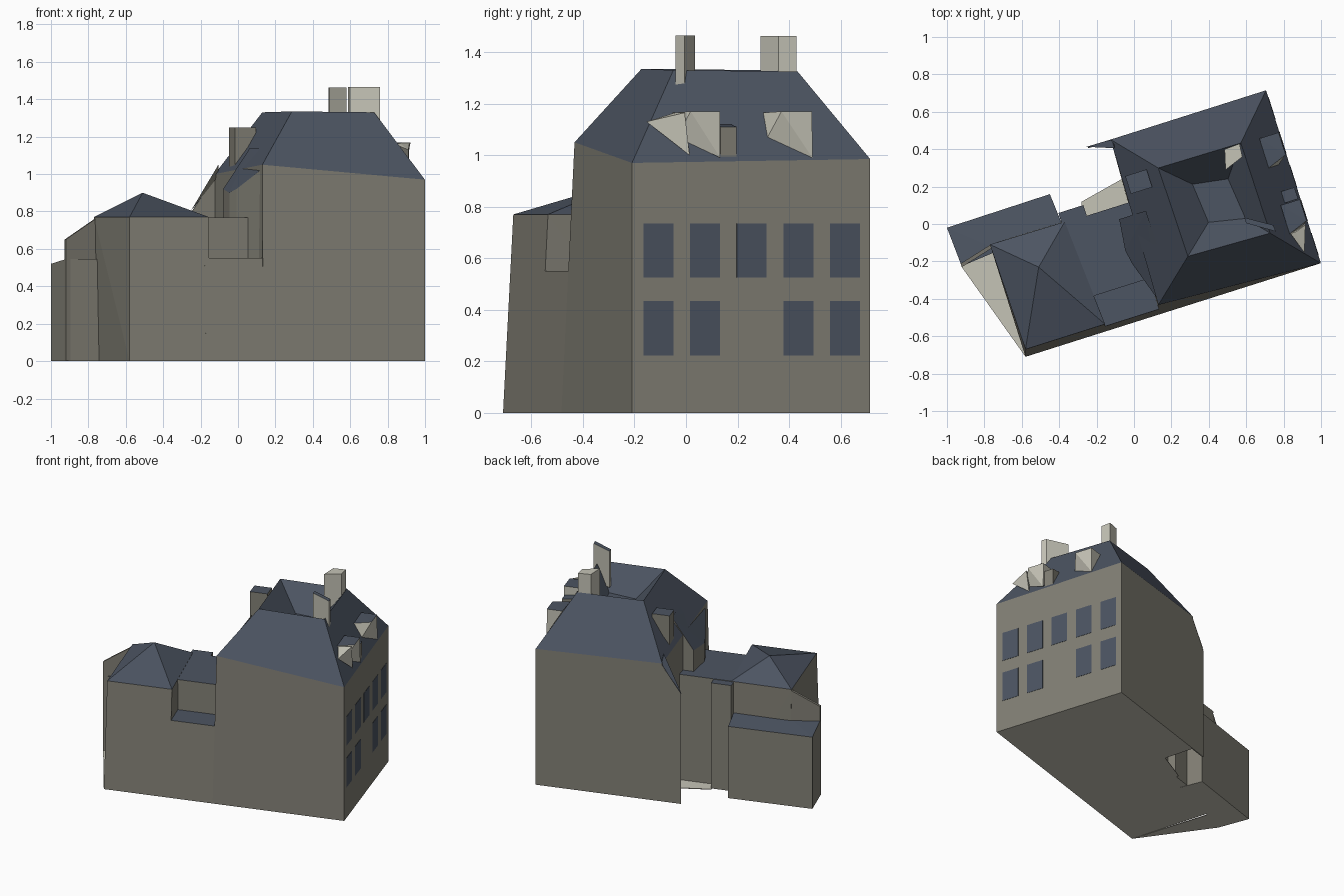
import bpy, bmesh
from mathutils import Vector

if "Cube" in bpy.data.objects:
    bpy.data.objects.remove(bpy.data.objects["Cube"])


def material(name, rgb):
    m = bpy.data.materials.new(name)
    m.diffuse_color = (*rgb, 1)
    m.use_nodes = True
    m.node_tree.nodes["Principled BSDF"].inputs["Base Color"].default_value = m.diffuse_color
    return m


WALL = material("wall_taupe", (0.223, 0.214, 0.178))
SLATE = material("slate_blue", (0.073, 0.090, 0.122))
STONE = material("pale_stone", (0.56, 0.55, 0.47))

# The house is turned on the plot: u runs along the front wall, v towards the back
ORIGIN, U, V = Vector((-0.58, -0.71, 0)), Vector((0.953, 0.302, 0)), Vector((-0.302, 0.953, 0))


def place(p):
    return ORIGIN + U * p[0] + V * p[1] + Vector((0, 0, p[2]))


def local(x, y):
    d = Vector((x, y, 0)) - ORIGIN
    return d.dot(U), d.dot(V)


def finish(bm, name, side, top, limit=0.3):
    """Side material on walls, top material on upward faces, stone on the underside at ground level."""
    bmesh.ops.recalc_face_normals(bm, faces=bm.faces[:])
    for f in bm.faces:
        f.normal_update()
        f.material_index = 1 if f.normal.z > limit else 0
        if f.normal.z < -0.9 and f.calc_center_median().z < 0.01:
            f.material_index = 2
    me = bpy.data.meshes.new(name)
    bm.to_mesh(me)
    bm.free()
    for m in (side, top, STONE):
        me.materials.append(m)
    ob = bpy.data.objects.new(name, me)
    bpy.context.collection.objects.link(ob)
    return ob


def hull(name, pts, side=WALL, top=SLATE, limit=0.3):
    bm = bmesh.new()
    for p in pts:
        bm.verts.new(place(p))
    res = bmesh.ops.convex_hull(bm, input=bm.verts[:])
    junk = [g for g in res["geom_interior"] if isinstance(g, bmesh.types.BMVert)]
    if junk:
        bmesh.ops.delete(bm, geom=junk, context='VERTS')
    return finish(bm, name, side, top, limit)


def box(name, u0, u1, v0, v1, z0, z1, side=WALL, top=SLATE):
    return hull(name, [(u, v, z) for u in (u0, u1) for v in (v0, v1) for z in (z0, z1)], side, top)


# Main house: base, eaves, ridge ring and sunken roof centre
rings = [
    [(0.75, 0.0, 0), (1.657, 0, 0), (1.657, 0.97, 0), (0.785, 0.97, 0)],
    [(0.761, 0.05, 1.05), (1.657, 0, 0.97), (1.657, 0.97, 0.985), (0.785, 0.97, 1.0)],
    [(0.99, 0.25, 1.335), (1.447, 0.235, 1.33), (1.443, 0.742, 1.325), (0.982, 0.748, 1.33)],
    [(1.15, 0.39, 1.16), (1.345, 0.35, 1.16), (1.32, 0.58, 1.16), (1.13, 0.61, 1.16)],
]
bm = bmesh.new()
vr = [[bm.verts.new(place(p)) for p in ring] for ring in rings]
for a, b in zip(vr, vr[1:]):
    for i in range(4):
        j = (i + 1) % 4
        bm.faces.new((a[i], a[j], b[j], b[i]))
bm.faces.new(vr[0])
bm.faces.new(vr[-1])
finish(bm, "main_house", WALL, SLATE)

# Bay under the left roof slope
hull("left_bay", [(u, v, z) for u, v, h in
                  ((0.77, 0.07, 1.03), (0.695, 0.3, 0.92), (0.68, 0.38, 0.90), (0.70, 0.55, 0.92),
                   (0.85, 0.55, 1.14), (0.85, 0.2, 1.14)) for z in (0, h)])

# Back wall running past the house, with its sliver of roof
hull("back_wall_end", [(u, v, z) for u, h in ((0.656, 0.80), (0.79, 0.995))
                       for v in (0.962, 0.97) for z in (0, h)])
hull("back_roof_tip", [(0.65, 0.972, 0.80), (0.79, 0.97, 0.99), (0.79, 0.92, 1.05), (0.80, 0.95, 0.99)])

# Left wing with hipped roof
hull("wing", [(0, 0, 0), (0.45, 0, 0), (0.42, 0.63, 0), (0.015, 0.63, 0),
              (0.012, 0.038, 0.77), (0.458, 0.038, 0.77), (0.418, 0.625, 0.77), (0.0, 0.63, 0.77),
              (0.212, 0.436, 0.90)])

# Flat roofed link with the lower terrace in front
box("link", 0.405, 0.80, 0.2, 0.62, 0, 0.768)
hull("terrace", [(u, v, z) for u in (0.43, 0.77) for v, z in ((0, 0), (0.027, 0.55), (0.21, 0), (0.21, 0.55))])
box("link_column", 0.40, 0.54, 0.6, 0.68, 0, 0.765)

# Low rear wing
hull("low_wing", [(u, v, z) for u, v, h in
                  ((-0.192, 0.785, 0.52), (0.387, 0.79, 0.52), (0.40, 0.62, 0.545),
                   (0.0, 0.62, 0.545), (-0.179, 0.565, 0.545)) for z in (0, h)])
hull("low_wing_parapet", [(u, v + d, z) for u, v, h in ((-0.18, 0.56, 0.65), (0.01, 0.61, 0.765))
                          for d in (0, 0.02) for z in (0, h)], WALL, WALL)

# Paved ground, pale on top
hull("side_paving", [(u, v, z) for u, v in ((0, 0), (-0.18, 0.56), (0, 0.63)) for z in (0, 0.004)], WALL, STONE)
hull("court_paving", [(u, v, z) for u, v in ((0.5, 0.6), (0.536, 0.70), (0.80, 0.755), (0.80, 0.6))
                      for z in (0, 0.004)], WALL, STONE)

# Chimneys, set askew to the walls
hull("front_chimney", [(*local(x, y), z) for x, y in ((0.59, 0.035), (0.60, 0.005), (0.76, -0.04), (0.745, -0.005))
                       for z in (1.20, 1.465)], STONE, SLATE)
hull("back_chimney", [(*local(x, y), z) for x, y in ((0.485, 0.40), (0.565, 0.43), (0.58, 0.36), (0.49, 0.29))
                      for z in (1.20, 1.463)], STONE, STONE)
box("left_stack", 0.80, 0.92, 0.66, 0.76, 0.92, 1.25)

# Dormers on the right roof slope, slate on their flat tops
for i, (v0, v1) in enumerate(((0.20, 0.36), (0.57, 0.735))):
    hull("dormer_%d" % (i + 1), [(1.655, v1, 0.99), (1.653, v0 + 0.04, 1.17), (1.653, v1, 1.17),
                                 (1.545, v0, 1.165), (1.545, v1, 1.17), (1.60, v0, 1.07)],
         STONE, SLATE, 0.8)
hull("dormer_side", [(1.59, 0.08, 1.13), (1.58, 0.2, 1.165), (1.64, 0.24, 1.0),
                     (1.64, 0.22, 1.165), (1.55, 0.2, 1.16)], STONE, STONE)
hull("roof_block", [(u, v, z) for v in (0.365, 0.43) for u, z in
                    ((1.645, 0.98), (1.645, 1.11), (1.57, 1.12), (1.57, 1.0))])

# Windows on the right wall, lower middle one left out
for row, (z0, z1) in enumerate(((0.222, 0.435), (0.525, 0.735))):
    for col in range(5):
        if row == 0 and col == 2:
            continue
        v0 = 0.046 + col * 0.19
        box("window_%d_%d" % (row, col), 1.654, 1.659, v0, v0 + 0.122, z0, z1, SLATE, SLATE)
